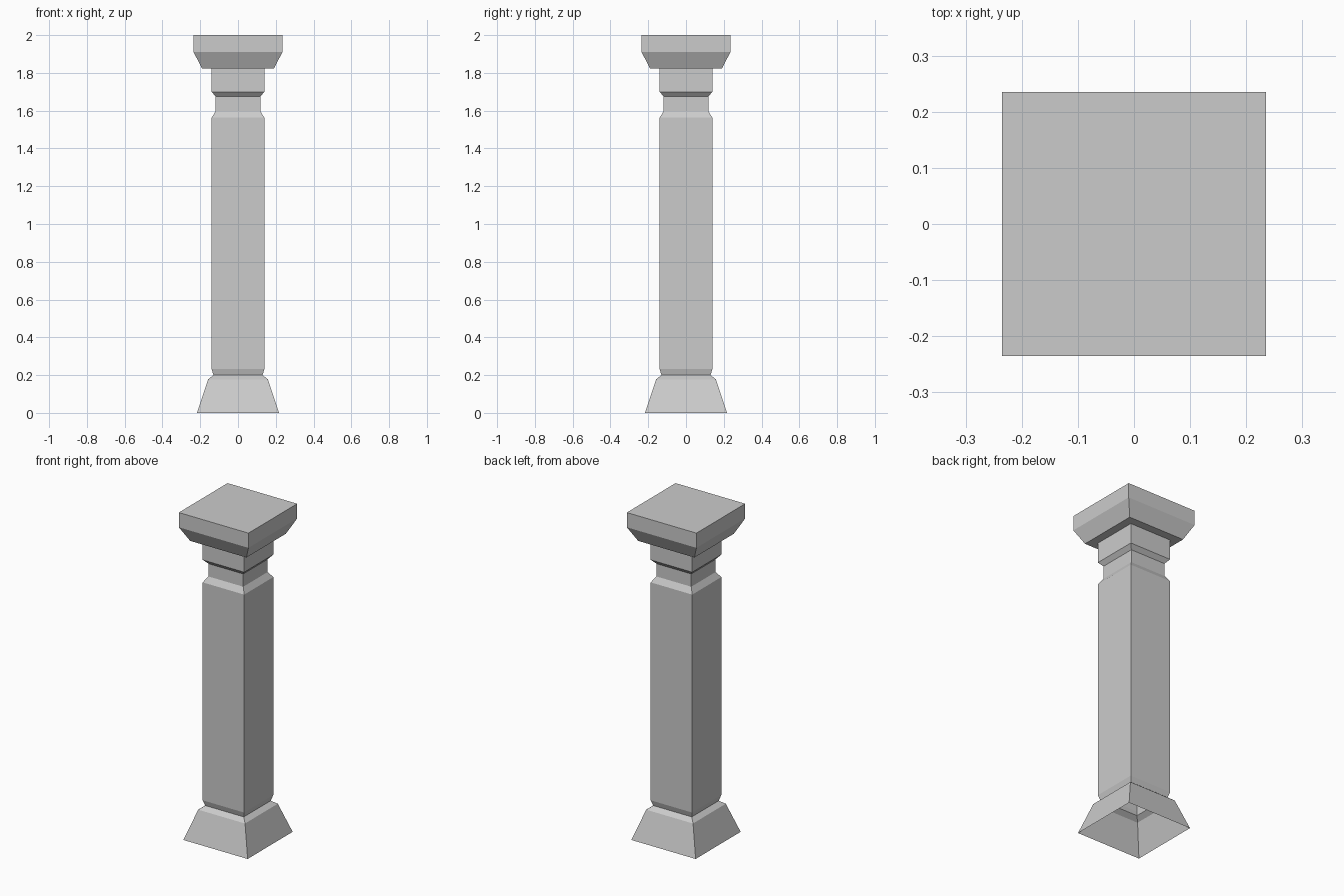
import bpy
import bmesh

cube = bpy.data.objects.get("Cube")
if cube:
    bpy.data.objects.remove(cube, do_unlink=True)

# Single stone colour
stone = bpy.data.materials.new("pale_stone")
stone.use_nodes = True
color = (0.6, 0.6, 0.6, 1)
stone.diffuse_color = color
stone.node_tree.nodes["Principled BSDF"].inputs["Base Color"].default_value = color


def square_shell(name, profile, cap_top=False):
    """Stack square rings of (half width, height) and join them with flat sides."""
    bm = bmesh.new()
    rings = [[bm.verts.new((sx * r, sy * r, z))
              for sx, sy in ((-1, -1), (1, -1), (1, 1), (-1, 1))]
             for r, z in profile]
    for low, high in zip(rings, rings[1:]):
        for i in range(4):
            j = (i + 1) % 4
            bm.faces.new((low[i], low[j], high[j], high[i]))
    if cap_top:
        bm.faces.new(rings[-1])
    mesh = bpy.data.meshes.new(name)
    bm.to_mesh(mesh)
    bm.free()
    mesh.materials.append(stone)
    obj = bpy.data.objects.new(name, mesh)
    bpy.context.collection.objects.link(obj)
    return obj


# Flared foot, hollow and open underneath
square_shell("base", [(0.217, 0), (0.158, 0.178), (0.13, 0.2)])

# Shaft with chamfered ends and a narrow neck
square_shell("shaft", [(0.13, 0.2), (0.14, 0.233), (0.14, 1.563), (0.118, 1.597)])
square_shell("neck", [(0.118, 1.597), (0.118, 1.675), (0.14, 1.7), (0.14, 1.822)])

# Capital with a sloped underside and a flat slab on top
square_shell("capital", [(0.14, 1.822), (0.19, 1.822), (0.235, 1.91), (0.235, 2)],
             cap_top=True)
